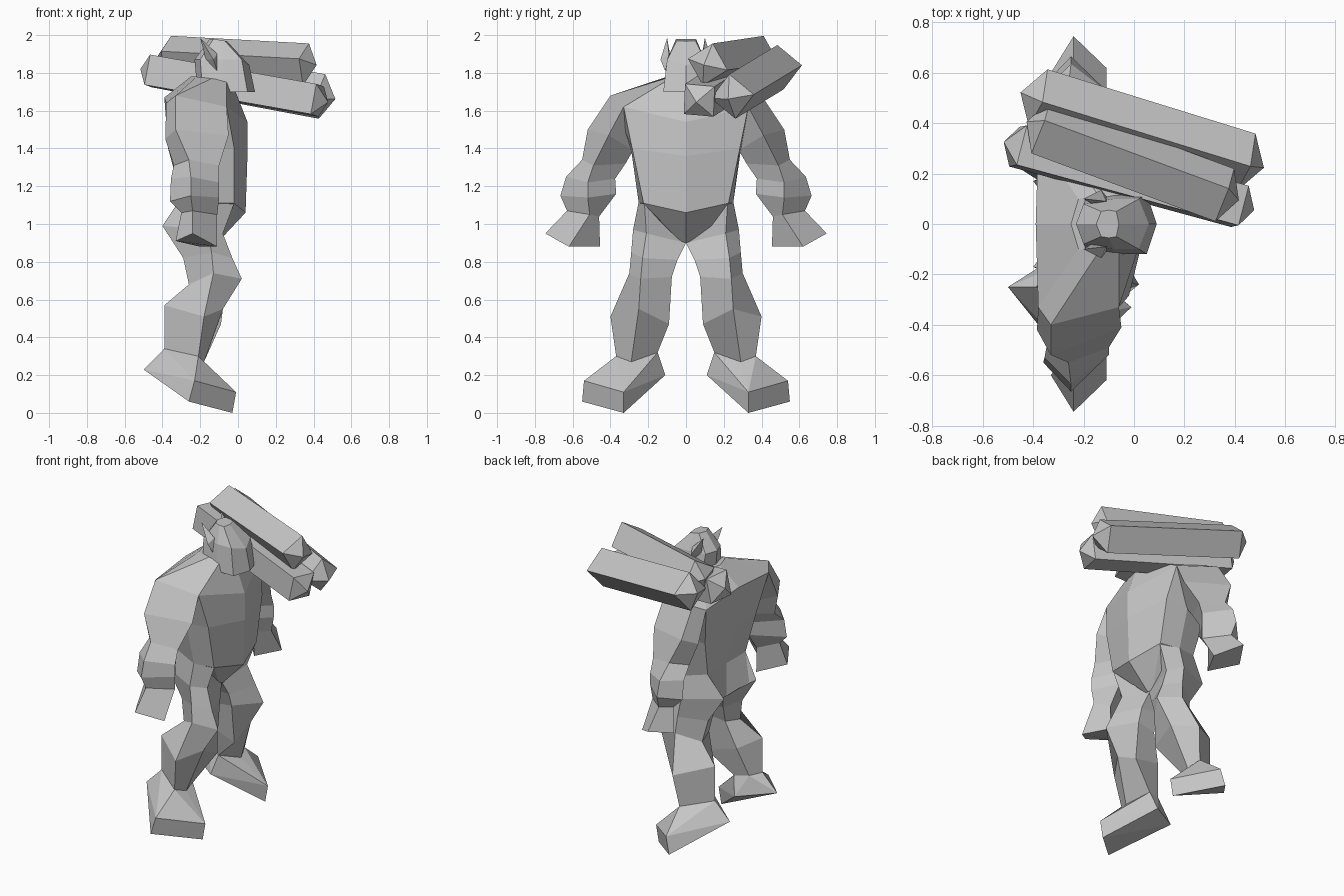
import bpy, bmesh, math
from mathutils import Vector

grey = bpy.data.materials.new("stone grey")
grey.diffuse_color = (0.56, 0.56, 0.56, 1)


def finish(name, bm):
    bmesh.ops.recalc_face_normals(bm, faces=bm.faces)
    mesh = bpy.data.meshes.new(name)
    bm.to_mesh(mesh)
    bm.free()
    mesh.materials.append(grey)
    ob = bpy.data.objects.new(name, mesh)
    bpy.context.collection.objects.link(ob)
    return ob


def loft(name, rings, side=1):
    """Skin closed rings of points; side=-1 mirrors across y."""
    bm = bmesh.new()
    vs = [[bm.verts.new((x, y * side, z)) for x, y, z in r] for r in rings]
    for a, b in zip(vs, vs[1:]):
        n = len(a)
        for i in range(n):
            j = (i + 1) % n
            bm.faces.new((a[i], a[j], b[j], b[i]))
    bm.faces.new(vs[0])
    bm.faces.new(vs[-1])
    return finish(name, bm)


def hull(name, pts, side=1):
    bm = bmesh.new()
    for x, y, z in pts:
        bm.verts.new((x, y * side, z))
    bmesh.ops.convex_hull(bm, input=bm.verts)
    return finish(name, bm)


def both(half):
    """Complete a half ring running from front centre to back centre."""
    return half + [(x, -y, z) for x, y, z in half[-2:0:-1]]


# torso: front centre, front corner, side, back corner, back centre
torso = [
    [(-0.04, 0, 1.77), (-0.06, 0.10, 1.76), (-0.14, 0.11, 1.77), (-0.22, 0.10, 1.78), (-0.25, 0, 1.78)],
    [(0.05, 0, 1.54), (-0.06, 0.33, 1.62), (-0.33, 0.40, 1.68), (-0.38, 0.33, 1.64), (-0.39, 0, 1.67)],
    [(0.05, 0, 1.36), (-0.02, 0.285, 1.40), (-0.18, 0.29, 1.39), (-0.33, 0.27, 1.38), (-0.37, 0, 1.40)],
    [(0.04, 0, 1.06), (-0.02, 0.225, 1.11), (-0.15, 0.25, 1.11), (-0.30, 0.20, 1.14), (-0.30, 0, 1.14)],
    [(-0.11, 0, 0.90), (-0.12, 0.03, 0.91), (-0.17, 0.10, 0.92), (-0.37, 0.14, 0.98), (-0.30, 0, 0.92)],
]
loft("torso", [both(r) for r in torso])

# arm rings: front, outer, back, inner
arm = [
    [(-0.06, 0.33, 1.62), (-0.33, 0.40, 1.68), (-0.38, 0.33, 1.64), (-0.20, 0.24, 1.42)],
    [(-0.05, 0.41, 1.47), (-0.33, 0.52, 1.50), (-0.385, 0.42, 1.45), (-0.18, 0.28, 1.39)],
    [(-0.10, 0.49, 1.31), (-0.26, 0.55, 1.34), (-0.34, 0.45, 1.31), (-0.20, 0.32, 1.32)],
    [(-0.10, 0.52, 1.22), (-0.25, 0.635, 1.25), (-0.355, 0.53, 1.24), (-0.20, 0.375, 1.24)],
    [(-0.10, 0.52, 1.14), (-0.25, 0.665, 1.15), (-0.36, 0.55, 1.12), (-0.20, 0.37, 1.16)],
    [(-0.11, 0.51, 1.05), (-0.24, 0.63, 1.07), (-0.30, 0.56, 1.06), (-0.20, 0.46, 1.04)],
    [(-0.11, 0.62, 0.88), (-0.24, 0.745, 0.95), (-0.33, 0.60, 0.91), (-0.20, 0.455, 0.88)],
]
# leg rings: front, outer, back, inner back, inner front
leg = [
    [(-0.02, 0.22, 1.11), (-0.15, 0.25, 1.12), (-0.30, 0.20, 1.14), (-0.26, 0.0, 1.06), (-0.15, 0.0, 1.06)],
    [(-0.08, 0.21, 0.95), (-0.16, 0.28, 0.97), (-0.40, 0.17, 0.99), (-0.27, 0.0, 0.91), (-0.12, 0.0, 0.90)],
    [(-0.03, 0.23, 0.82), (-0.14, 0.29, 0.85), (-0.29, 0.18, 0.82), (-0.24, 0.05, 0.81), (-0.10, 0.045, 0.81)],
    [(0.02, 0.24, 0.71), (-0.13, 0.30, 0.74), (-0.26, 0.20, 0.68), (-0.23, 0.085, 0.70), (-0.10, 0.075, 0.72)],
    [(-0.08, 0.25, 0.55), (-0.18, 0.40, 0.51), (-0.39, 0.25, 0.57), (-0.29, 0.12, 0.52), (-0.09, 0.09, 0.47)],
    [(-0.18, 0.29, 0.27), (-0.21, 0.37, 0.30), (-0.39, 0.25, 0.34), (-0.34, 0.18, 0.33), (-0.25, 0.15, 0.32)],
]
# foot: ankle, toe block, raised heel and instep
foot = leg[-1] + [
    (-0.03, 0.33, 0.0), (-0.01, 0.33, 0.11), (-0.26, 0.55, 0.06), (-0.23, 0.54, 0.17),
    (-0.50, 0.25, 0.23), (-0.28, 0.11, 0.20),
]
# pointed ear
ear = [(-0.20, 0.10, 1.985), (-0.11, 0.11, 1.81), (-0.11, 0.09, 1.90),
       (-0.17, 0.08, 1.87), (-0.13, 0.135, 1.87)]
for side, word in ((1, "left"), (-1, "right")):
    loft(word + "_arm", arm, side)
    loft(word + "_leg", leg, side)
    hull(word + "_foot", foot, side)
    hull(word + "_ear", ear, side)

# head: tapered block with a flat crown
head = [
    [(0.09, 0, 1.70), (0.05, 0.12, 1.70), (-0.08, 0.12, 1.70), (-0.19, 0.10, 1.74), (-0.22, 0, 1.76)],
    [(0.06, 0, 1.84), (0.02, 0.10, 1.87), (-0.08, 0.10, 1.87), (-0.20, 0.08, 1.87), (-0.23, 0, 1.87)],
    [(-0.06, 0, 1.97), (-0.07, 0.05, 1.97), (-0.10, 0.055, 1.975), (-0.13, 0.05, 1.98), (-0.15, 0, 1.98)],
]
loft("head", [both(r) for r in head])


# square logs with a shallow point at each end
def log(name, p, q, radius, turn, tip):
    p, q = Vector(p), Vector(q)
    axis = (q - p).normalized()
    side = axis.cross(Vector((0, 0, 1))).normalized()
    up = side.cross(axis)
    pts = [p - axis * tip, q + axis * tip]
    for c in (p, q):
        for i in range(4):
            a = math.radians(turn + 90 * i)
            pts.append(c + radius * (side * math.cos(a) + up * math.sin(a)))
    hull(name, pts)


log("upper_log", (-0.37, 0.385, 1.885), (0.36, 0.115, 1.845), 0.115, 105, 0.06)
log("lower_log", (-0.46, 0.31, 1.81), (0.42, 0.07, 1.655), 0.115, 50, 0.06)
log("back_log", (-0.38, 0.50, 1.83), (0.445, 0.245, 1.675), 0.12, 85, 0.075)
